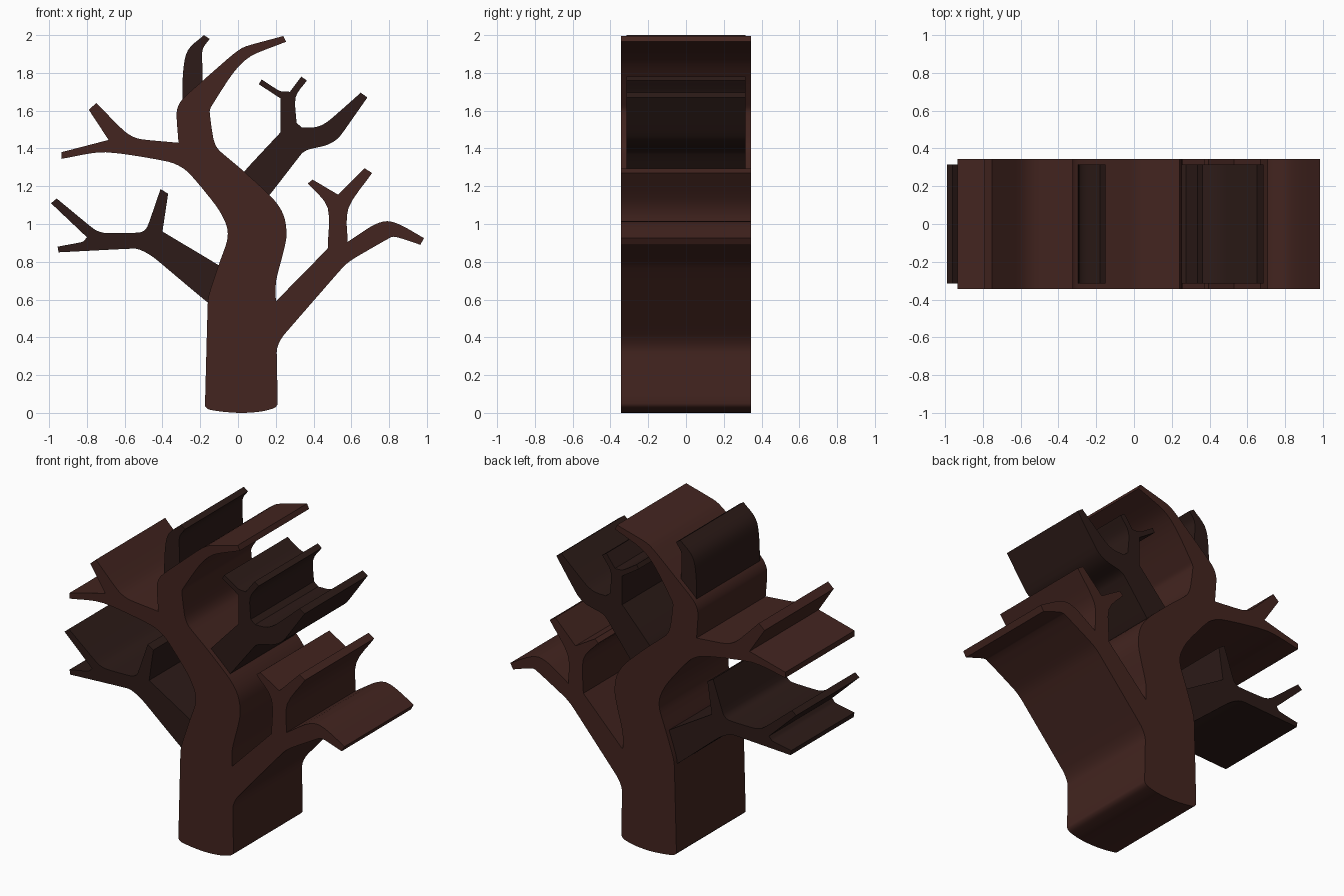
import bpy, bmesh, math
from mathutils import Vector


def material(name, rgb):
    m = bpy.data.materials.new(name)
    m.diffuse_color = (*rgb, 1)
    return m


def smooth_outline(points, corner=math.radians(42), steps=4):
    """Closed curve through the points; strong bends stay sharp."""
    p = [Vector(q) for q in points]
    n = len(p)
    tangent = []
    for i in range(n):
        a, b = p[i] - p[i - 1], p[(i + 1) % n] - p[i]
        if a.angle(b) > corner:
            tangent.append(None)
        else:
            tangent.append((a + b).normalized() * min(a.length, b.length))
    out = []
    for i in range(n):
        j = (i + 1) % n
        a, b = p[i], p[j]
        out.append(a)
        if tangent[i] is None and tangent[j] is None:
            continue
        ta = tangent[i] or (b - a) * 0.9
        tb = tangent[j] or (b - a) * 0.9
        for k in range(1, steps):
            t = k / steps
            out.append(a * (2*t**3 - 3*t**2 + 1) + ta * (t**3 - 2*t**2 + t)
                       + b * (3*t**2 - 2*t**3) + tb * (t**3 - t**2))
    return out


def slab(name, points, half_depth, mat):
    """Extrude a front-view (x, z) outline along y."""
    bm = bmesh.new()
    verts = [bm.verts.new((q.x, -half_depth, q.y)) for q in smooth_outline(points)]
    face = bm.faces.new(verts)
    ext = bmesh.ops.extrude_face_region(bm, geom=[face])
    moved = [g for g in ext["geom"] if isinstance(g, bmesh.types.BMVert)]
    bmesh.ops.translate(bm, verts=moved, vec=(0, 2 * half_depth, 0))
    bmesh.ops.recalc_face_normals(bm, faces=bm.faces)
    me = bpy.data.meshes.new(name)
    bm.to_mesh(me)
    bm.free()
    ob = bpy.data.objects.new(name, me)
    bpy.context.collection.objects.link(ob)
    me.materials.append(mat)
    bpy.ops.object.select_all(action='DESELECT')
    ob.select_set(True)
    bpy.context.view_layer.objects.active = ob
    bpy.ops.object.shade_smooth_by_angle(angle=math.radians(30))


bark = material("bark", (0.056, 0.018, 0.014))
dark_bark = material("dark_bark", (0.026, 0.011, 0.009))

# Main tree outline, walked counter-clockwise from the base
base = [(-.175, .035), (-.155, .018), (-.08, .006), (.02, 0), (.12, .007), (.19, .025), (.21, .05)]
right_branch = [(.205, .32), (.215, .365), (.245, .415), (.55, .765), (.61, .815), (.81, .93),
                (.86, .925), (.965, .89), (.985, .925), (.87, .99), (.79, 1.015), (.71, .99),
                (.58, .905), (.585, 1.085), (.71, 1.27), (.67, 1.295), (.53, 1.155),
                (.395, 1.235), (.37, 1.215), (.475, 1.085), (.475, .87), (.20, .59)]
crown = [(.202, .70), (.24, .85), (.257, .945), (.24, 1.05), (.18, 1.14), (.035, 1.275),
         (-.10, 1.39), (-.13, 1.45), (-.15, 1.595), (-.13, 1.64), (-.025, 1.80), (.07, 1.89),
         (.255, 1.965), (.24, 1.995), (.04, 1.94), (-.03, 1.895), (-.185, 1.76),
         (-.295, 1.66), (-.325, 1.59)]
left_branch = [(-.315, 1.43), (-.52, 1.45), (-.60, 1.49), (-.75, 1.64), (-.79, 1.605),
               (-.685, 1.445), (-.935, 1.38), (-.935, 1.345), (-.70, 1.38), (-.37, 1.33),
               (-.265, 1.275), (-.115, 1.095), (-.06, .99), (-.058, .91), (-.105, .775),
               (-.155, .62), (-.162, .52)]
slab("trunk_and_branches", base + right_branch + crown + left_branch, 0.345, bark)

# Darker, slightly narrower branches, rooted inside the trunk
slab("lower_left_branch", [
    (-.155, .58), (-.43, .81), (-.49, .85), (-.55, .87), (-.95, .85), (-.955, .88),
    (-.825, .905), (-.80, .93), (-.99, 1.11), (-.96, 1.135), (-.765, .975), (-.70, .952),
    (-.52, .955), (-.48, .985), (-.41, 1.185), (-.37, 1.16), (-.40, .96), (-.10, .78),
    (0, .70), (-.05, .52)], 0.315, dark_bark)

slab("upper_right_branch", [
    (.16, 1.145), (.335, 1.37), (.375, 1.395), (.475, 1.42), (.54, 1.465), (.685, 1.67),
    (.65, 1.695), (.485, 1.55), (.42, 1.515), (.34, 1.51), (.31, 1.535), (.305, 1.67),
    (.365, 1.76), (.335, 1.78), (.275, 1.70), (.22, 1.705), (.125, 1.765), (.11, 1.74),
    (.225, 1.665), (.225, 1.485), (.035, 1.28), (0, 1.2), (.1, 1.1)], 0.315, dark_bark)

slab("top_twig", [
    (-.29, 1.58), (-.295, 1.66), (-.29, 1.81), (-.265, 1.92), (-.18, 2.0), (-.15, 1.98),
    (-.185, 1.93), (-.19, 1.88), (-.187, 1.76), (-.195, 1.58)], 0.315, dark_bark)
